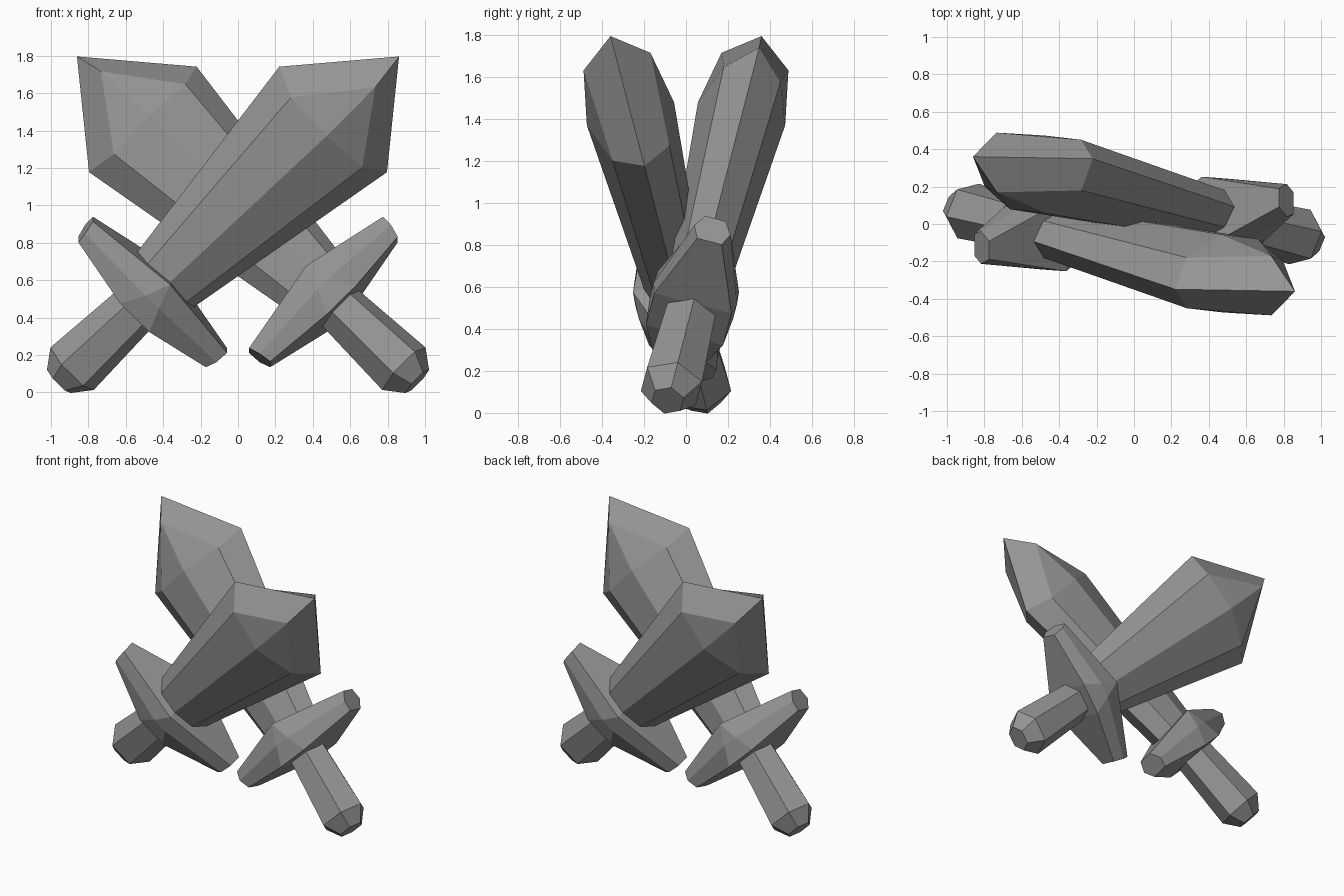
import bpy, bmesh, math
from mathutils import Matrix, Vector

cube = bpy.data.objects.get("Cube")
if cube:
    bpy.data.objects.remove(cube)

steel = bpy.data.materials.new("grey stone")
steel.use_nodes = True
grey = (0.3, 0.3, 0.3, 1)
steel.diffuse_color = grey
steel.node_tree.nodes["Principled BSDF"].inputs["Base Color"].default_value = grey

# Sword frame: local x across the blade, y through it, z towards the tip
along = Vector((0.712, -0.175, 0.68)).normalized()
across = Vector((-0.707, -0.183, 0.683))
across = (across - along * across.dot(along)).normalized()
through = along.cross(across)
FRAME = Matrix((across, through, along)).transposed().to_4x4()
FRAME.translation = (-0.36, -0.06, 0.63)


def loft(name, rings, turn, cap_end=True):
    """Skin equal-sized rings of points; coinciding points are merged."""
    bm = bmesh.new()
    loops = [[bm.verts.new(p) for p in ring] for ring in rings]
    n = len(loops[0])
    for a, b in zip(loops, loops[1:]):
        for i in range(n):
            j = (i + 1) % n
            bm.faces.new((a[i], a[j], b[j], b[i]))
    bm.faces.new(loops[0])
    if cap_end:
        bm.faces.new(loops[-1])
    bmesh.ops.remove_doubles(bm, verts=bm.verts, dist=0.001)
    bmesh.ops.recalc_face_normals(bm, faces=bm.faces)
    bm.transform(Matrix.Rotation(turn, 4, "Z") @ FRAME)
    mesh = bpy.data.meshes.new(name)
    bm.to_mesh(mesh)
    bm.free()
    mesh.materials.append(steel)
    bpy.context.collection.objects.link(bpy.data.objects.new(name, mesh))


def blade_ring(edge, edge_z, inner, inner_h, ridge_h, inner_z):
    """Eight-sided section: two cutting edges, bevels and a middle ridge."""
    front = [(inner, inner_h, inner_z), (0, ridge_h, inner_z), (-inner, inner_h, inner_z)]
    back = [(x, -y, z) for x, y, z in reversed(front)]
    return [(edge, 0, edge_z)] + front + [(-edge, 0, edge_z)] + back


def hexagon(width, depth, z):
    half = width * 0.5
    return [(width, 0, z), (half, depth, z), (-half, depth, z),
            (-width, 0, z), (-half, -depth, z), (half, -depth, z)]


def guard_ring(tip, middle, grip):
    """Six-sided section; each argument is (across, half depth, along)."""
    upper = [tip, middle, grip]
    return [(x, h, z) for x, h, z in upper] + [(x, -h, z) for x, h, z in reversed(upper)]


def flip(ring):
    return [(-x, y, z) for x, y, z in ring]


# Crossguard sections, with its ends swept back from the blade
guard_end = guard_ring((0.51, 0.05, -0.08), (0.5, 0.09, -0.15), (0.485, 0.06, -0.215))
guard_mid = guard_ring((0, 0.2, -0.005), (0.05, 0.205, -0.14), (0.11, 0.19, -0.27))

for side, turn in (("left", 0), ("right", math.pi)):
    # Blade widening towards a bevelled point
    loft(side + "_blade", [
        blade_ring(0.205, -0.1, 0.14, 0.1, 0.14, -0.1),
        blade_ring(0.41, 1.22, 0.272, 0.14, 0.215, 1.17),
        blade_ring(0, 1.715, 0, 0.165, 0.165, 1.536),
    ], turn, cap_end=False)
    loft(side + "_crossguard", [flip(guard_end), flip(guard_mid), guard_mid, guard_end], turn)
    # Grip with a chamfered end
    loft(side + "_grip", [hexagon(0.135, 0.115, -0.2), hexagon(0.165, 0.135, -0.74),
                          hexagon(0.09, 0.07, -0.84)], turn)
